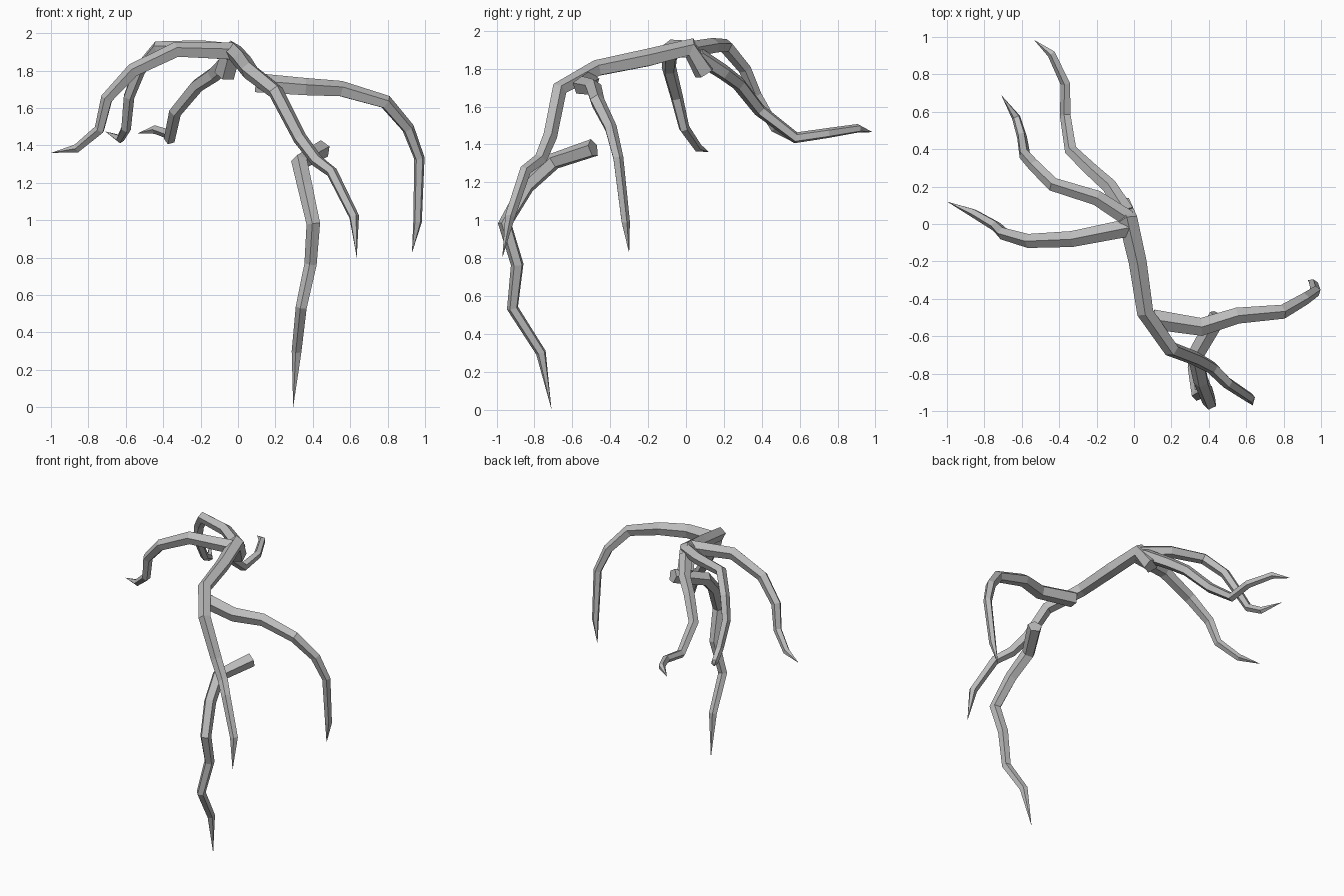
import bpy, bmesh, math
from mathutils import Vector

cube = bpy.data.objects.get("Cube")
if cube:
    bpy.data.objects.remove(cube, do_unlink=True)

SIDES = 5
bark = bpy.data.materials.new("grey_bark")
bark.use_nodes = True
grey = (0.5, 0.5, 0.5, 1)
bark.diffuse_color = grey
bark.node_tree.nodes["Principled BSDF"].inputs["Base Color"].default_value = grey


def root(name, thick, thin, points):
    """Faceted tube along points, flat at the start and pointed at the end."""
    pts = [Vector(p) for p in points]
    dirs = [(b - a).normalized() for a, b in zip(pts, pts[1:])]
    bm = bmesh.new()
    rings = []
    side = dirs[0].cross(Vector((0, 0, 1))).normalized()
    for i, p in enumerate(pts[:-1]):
        # ring lies on the mitre plane between neighbouring segments
        before = dirs[max(i - 1, 0)]
        tangent = (before + dirs[i]).normalized()
        if i:
            side.rotate(dirs[max(i - 2, 0)].rotation_difference(before)
                        if i == 1 else old.rotation_difference(tangent))
        old = tangent
        side = (side - tangent * side.dot(tangent)).normalized()
        up = side.cross(tangent)
        r = thick + (thin - thick) * i / (len(pts) - 2)
        ring = []
        for k in range(SIDES):
            a = math.tau * (k + 0.25) / SIDES
            ring.append(bm.verts.new(p + r * (math.cos(a) * side + math.sin(a) * up)))
        rings.append(ring)
    tip = bm.verts.new(pts[-1])
    bm.faces.new(rings[0])
    for a, b in zip(rings, rings[1:]):
        for k in range(SIDES):
            n = (k + 1) % SIDES
            bm.faces.new((a[k], a[n], b[n], b[k]))
    for k in range(SIDES):
        bm.faces.new((rings[-1][k], rings[-1][(k + 1) % SIDES], tip))
    bmesh.ops.recalc_face_normals(bm, faces=bm.faces)
    mesh = bpy.data.meshes.new(name)
    bm.to_mesh(mesh)
    bm.free()
    mesh.materials.append(bark)
    obj = bpy.data.objects.new(name, mesh)
    bpy.context.collection.objects.link(obj)


# Main root, arching from the back crown down to the front
root("main_root", 0.058, 0.028, [
    (-.07, .10, 1.78), (-.03, .02, 1.91), (.02, -.2, 1.855), (.06, -.47, 1.80),
    (.2, -.67, 1.69), (.33, -.72, 1.44), (.42, -.77, 1.32), (.5, -.85, 1.26),
    (.62, -.93, 1.02), (.635, -.97, .8)])

# Three roots spreading from the crown
root("right_root", 0.05, 0.024, [
    (-.03, -.02, 1.9), (-.33, -.08, 1.91), (-.56, -.09, 1.8), (-.7, -.05, 1.65),
    (-.74, -.01, 1.485), (-.86, .06, 1.385), (-1, .12, 1.36)])
root("back_right_root", 0.046, 0.024, [
    (-.03, .03, 1.9), (-.2, .14, 1.92), (-.43, .21, 1.92), (-.53, .31, 1.8),
    (-.585, .37, 1.66), (-.6, .47, 1.49), (-.63, .57, 1.435), (-.71, .69, 1.475)])
root("back_root", 0.046, 0.024, [
    (-.04, .06, 1.87), (-.13, .2, 1.78), (-.22, .28, 1.72), (-.335, .39, 1.58),
    (-.365, .58, 1.435), (-.365, .75, 1.46), (-.44, .91, 1.485), (-.535, .985, 1.465)])

# Side root branching to the left
root("left_root", 0.056, 0.024, [
    (.1, -.51, 1.73), (.36, -.55, 1.71), (.55, -.49, 1.7), (.79, -.47, 1.63),
    (.91, -.4, 1.49), (.97, -.36, 1.33), (.96, -.32, .99), (.93, -.3, .825)])

# Lowest root, cut flat at its upper end
root("lower_root", 0.05, 0.028, [
    (.45, -.49, 1.38), (.33, -.7, 1.31), (.36, -.84, 1.18), (.405, -.955, .98),
    (.39, -.89, .765), (.34, -.915, .535), (.315, -.765, .3), (.295, -.71, 0)])
